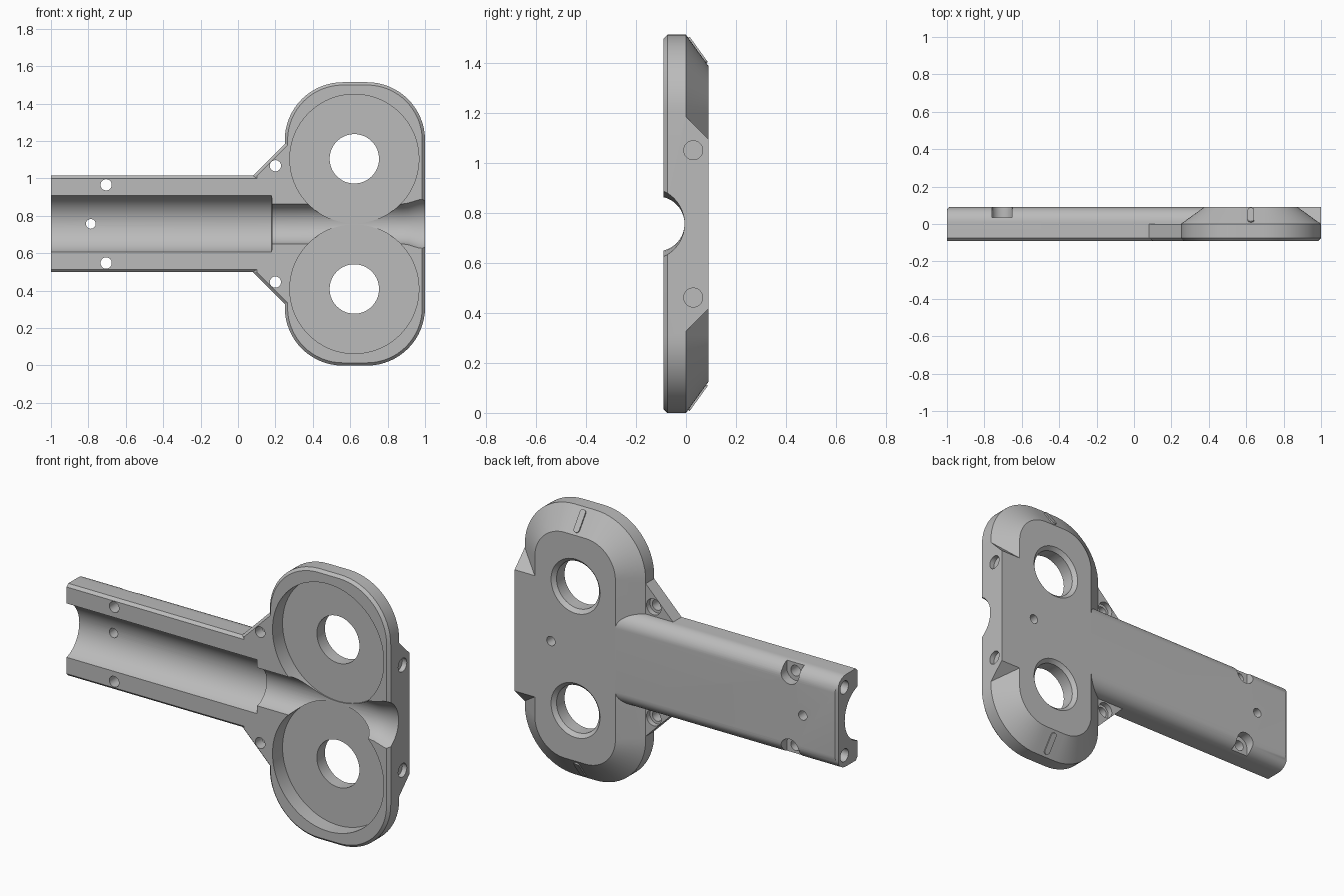
import bpy, bmesh, math
from mathutils import Vector, Matrix

if "Cube" in bpy.data.objects:
    bpy.data.objects.remove(bpy.data.objects["Cube"])

grey = bpy.data.materials.new("plain grey")
grey.use_nodes = True
grey.diffuse_color = (0.5, 0.5, 0.5, 1)
grey.node_tree.nodes["Principled BSDF"].inputs["Base Color"].default_value = (0.5, 0.5, 0.5, 1)

MID = 0.757                      # height of the mirror plane
BACK, FRONT = 0.09, -0.09
EYE = 0.348                      # pocket centre above or below the mirror plane


def to_object(name, bm):
    bmesh.ops.recalc_face_normals(bm, faces=bm.faces)
    mesh = bpy.data.meshes.new(name)
    bm.to_mesh(mesh)
    bm.free()
    mesh.materials.append(grey)
    obj = bpy.data.objects.new(name, mesh)
    bpy.context.collection.objects.link(obj)
    return obj


def loft(name, loops):
    """Closed solid through matching loops of 3D points."""
    bm = bmesh.new()
    rings = [[bm.verts.new(p) for p in loop] for loop in loops]
    for a, b in zip(rings, rings[1:]):
        for i in range(len(a)):
            j = (i + 1) % len(a)
            bm.faces.new((a[i], a[j], b[j], b[i]))
    bm.faces.new(rings[0])
    bm.faces.new(rings[-1])
    return to_object(name, bm)


def rod(name, start, end, r1, r2, sides):
    start, end = Vector(start), Vector(end)
    axis = end - start
    bm = bmesh.new()
    bmesh.ops.create_cone(bm, cap_ends=True, segments=sides, radius1=r1,
                          radius2=r2, depth=axis.length)
    turn = axis.to_track_quat('Z', 'Y').to_matrix().to_4x4()
    bmesh.ops.transform(bm, matrix=Matrix.Translation((start + end) / 2) @ turn, verts=bm.verts)
    return to_object(name, bm)


def combine(target, other, operation):
    """Boolean; uses the exact solver if the manifold one leaves the mesh unchanged."""
    before = len(target.data.vertices)
    mod = target.modifiers.new("join", 'BOOLEAN')
    mod.operation, mod.object = operation, other
    for solver in ('MANIFOLD', 'EXACT'):
        mod.solver = solver
        mod.use_hole_tolerant = True
        graph = bpy.context.evaluated_depsgraph_get()
        mesh = bpy.data.meshes.new_from_object(target.evaluated_get(graph))
        if len(mesh.vertices) != before:
            break
    target.modifiers.clear()
    target.data = mesh
    bpy.data.objects.remove(other)


def rounded_loop(inset, y):
    r = 0.31 - inset
    pts = []
    for k, (cx, cz) in enumerate(((0.69, MID + 0.4475), (0.56, MID + 0.4475),
                                  (0.56, MID - 0.4475), (0.69, MID - 0.4475))):
        for i in range(17):
            a = math.pi / 2 * (k + i / 16)
            pts.append((cx + r * math.cos(a), y, cz + r * math.sin(a)))
    return pts


# Head: rounded slab, chamfered front, broad sloped back
body = loft("clamp_half_body", [rounded_loop(0.015, FRONT), rounded_loop(0.0, -0.075),
                                rounded_loop(0.0, 0.0), rounded_loop(0.125, BACK)])

# Handle: half profile mirrored, back edges rounded, free end slightly chamfered
half = [(FRONT, 0.243), (-0.075, 0.258)]
half += [(0.01 + 0.08 * math.sin(a), 0.178 + 0.08 * math.cos(a))
         for a in (math.pi / 24 * i for i in range(13))]
profile = half + [(y, -z) for y, z in reversed(half)]
handle = loft("handle", [[(x, min(y, top), MID + z) for y, z in profile]
                         for x, top in ((-1, 0.078), (-0.988, BACK), (0.5, BACK))])
combine(body, handle, 'UNION')


# Gusset between handle and head
def gusset_loop(shift, y):
    return [(x, y, MID + z) for x, z in ((0.08 + shift, 0.258), (0.3 + shift, 0.478),
                                        (0.3 + shift, -0.478), (0.08 + shift, -0.258))]


combine(body, loft("gusset", [gusset_loop(0.021, FRONT), gusset_loop(0, -0.075),
                              gusset_loop(0, 0.0)]), 'UNION')

# End block filling the middle of the head's sloped side
block = [(-0.04, 0.43), (0.0, 0.43), (BACK, 0.34)]
block += [(y, -z) for y, z in reversed(block)]
combine(body, loft("end_block", [[(x, y, MID + z) for y, z in block] for x in (0.62, 1.0)]), 'UNION')

# Small raised marks on the sloped rim
for s in (1, -1):
    bm = bmesh.new()
    bmesh.ops.create_cube(bm, size=1, matrix=Matrix.Diagonal((0.034, 0.125, 0.02, 1)))
    upright = [e for e in bm.edges if abs(e.verts[0].co.z - e.verts[1].co.z) > 0.01]
    bmesh.ops.bevel(bm, geom=upright, offset=0.0165, segments=6, profile=0.5, affect='EDGES')
    tilt = Matrix(((1, 0, 0, 0.625), (0, 0.584, 0.811, 0.043),
                   (0, -0.811, 0.584, 0.693), (0, 0, 0, 1)))
    place = Matrix.Translation((0, 0, MID)) @ Matrix.Diagonal((1, 1, s, 1)) @ tilt
    bmesh.ops.transform(bm, matrix=place, verts=bm.verts)
    combine(body, to_object("rim_mark", bm), 'UNION')


def cut(start, end, r1, r2=None, sides=32):
    combine(body, rod("cutter", start, end, r1, r2 or r1, sides), 'DIFFERENCE')


for s in (1, -1):
    # Round pocket, through hole and its back chamfer
    z = MID + s * EYE
    cut((0.622, -0.2, z), (0.622, -0.001, z), 0.345, sides=96)
    cut((0.622, -0.2, z), (0.622, 0.2, z), 0.132, sides=64)
    cut((0.622, 0.065, z), (0.622, 0.1, z), 0.127, 0.162, 64)
    # Handle screw hole with recess open to the side
    z = MID + s * 0.209
    cut((-0.705, -0.2, z), (-0.705, 0.2, z), 0.03)
    cut((-0.705, 0.035, z), (-0.705, 0.2, z), 0.055)
    slot = [[(x, y, MID + s * h) for x, h in ((-0.759, 0.212), (-0.651, 0.212),
                                             (-0.651, 0.3), (-0.759, 0.3))]
            for y in (0.035, 0.2)]
    combine(body, loft("slot_cutter", slot), 'DIFFERENCE')
    # Gusset screw hole with shallow recess
    z = MID + s * 0.311
    cut((0.2, -0.2, z), (0.2, 0.2, z), 0.03)
    cut((0.2, -0.03, z), (0.2, 0.03, z), 0.045)
    # Blind holes in both ends
    cut((0.972, 0.029, MID + s * 0.295), (1.1, 0.029, MID + s * 0.295), 0.038)
    cut((-1.1, 0.025, MID + s * 0.19), (-0.9, 0.025, MID + s * 0.19), 0.036)


# Central channel: wide, narrow, then a mouth that widens at constant depth
def channel_ring(x, radius, floor):
    return [(x, floor - radius + radius * math.cos(a), MID + radius * math.sin(a))
            for a in (math.tau * i / 96 for i in range(96))]


channel = loft("channel_cutter", [channel_ring(*r) for r in (
    (-1.1, 0.158, 0.022), (0.18, 0.158, 0.022), (0.182, 0.11, -0.006), (0.88, 0.11, -0.006),
    (0.91, 0.116, -0.006), (0.97, 0.142, -0.006), (1.05, 0.149, -0.006))])
combine(body, channel, 'DIFFERENCE')

# Small holes on the centre line
cut((-0.787, -0.2, MID), (-0.787, 0.2, MID), 0.026)
cut((0.775, 0.03, MID), (0.775, 0.2, MID), 0.026)

bpy.ops.object.select_all(action='DESELECT')
body.select_set(True)
bpy.context.view_layer.objects.active = body
bpy.ops.object.shade_smooth_by_angle(angle=math.radians(25))
